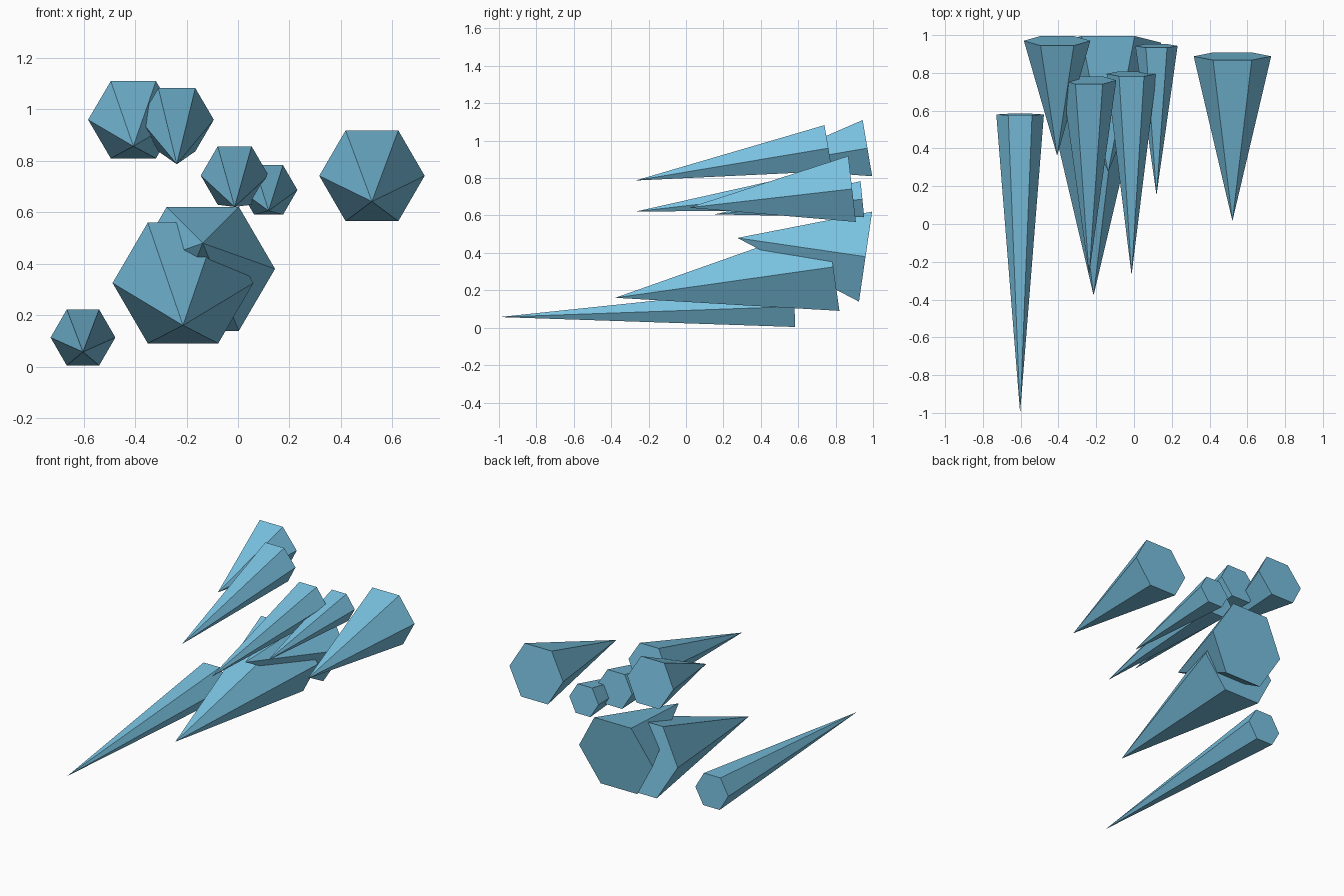
import bpy
import bmesh
from mathutils import Matrix, Vector

if "Cube" in bpy.data.objects:
    bpy.data.objects.remove(bpy.data.objects["Cube"], do_unlink=True)

# Single icy blue colour
ice = bpy.data.materials.new("ice_blue")
ice.use_nodes = True
ice.diffuse_color = (0.19, 0.53, 0.74, 1)
ice.node_tree.nodes["Principled BSDF"].inputs["Base Color"].default_value = ice.diffuse_color


def spike(name, x, base, tip, radius):
    """Six-sided spike; base and tip are (y, z), corners point along x."""
    start, end = Vector((x, *base)), Vector((x, *tip))
    axis = (end - start).normalized()
    side = Vector((1, 0, 0))
    frame = Matrix((side.cross(axis), side, axis)).transposed().to_4x4()
    length = (end - start).length

    bm = bmesh.new()
    bmesh.ops.create_cone(bm, cap_ends=True, cap_tris=False, segments=6,
                          radius1=radius, radius2=0, depth=length)
    bmesh.ops.remove_doubles(bm, verts=bm.verts, dist=0.0001)
    bmesh.ops.recalc_face_normals(bm, faces=bm.faces)
    mesh = bpy.data.meshes.new(name)
    bm.to_mesh(mesh)
    bm.free()
    mesh.materials.append(ice)

    obj = bpy.data.objects.new(name, mesh)
    obj.matrix_world = Matrix.Translation((start + end) / 2) @ frame
    bpy.context.collection.objects.link(obj)


# Lower group
spike("long_low_spike", -0.603, (0.58, 0.113), (-1.0, 0.057), 0.126)
spike("large_front_spike", -0.214, (0.787, 0.325), (-0.378, 0.16), 0.274)
spike("large_rear_spike", -0.137, (0.96, 0.38), (0.275, 0.48), 0.281)

# Upper right pair
spike("upper_front_spike", -0.238, (0.761, 0.96), (-0.27, 0.787), 0.144)
spike("upper_rear_spike", -0.407, (0.97, 0.96), (0.362, 0.857), 0.176)

# Middle pair and outer left spike
spike("middle_spike", -0.013, (0.795, 0.743), (-0.27, 0.621), 0.132)
spike("small_spike", 0.119, (0.943, 0.687), (0.152, 0.606), 0.112)
spike("outer_left_spike", 0.521, (0.888, 0.742), (0.016, 0.642), 0.205)
